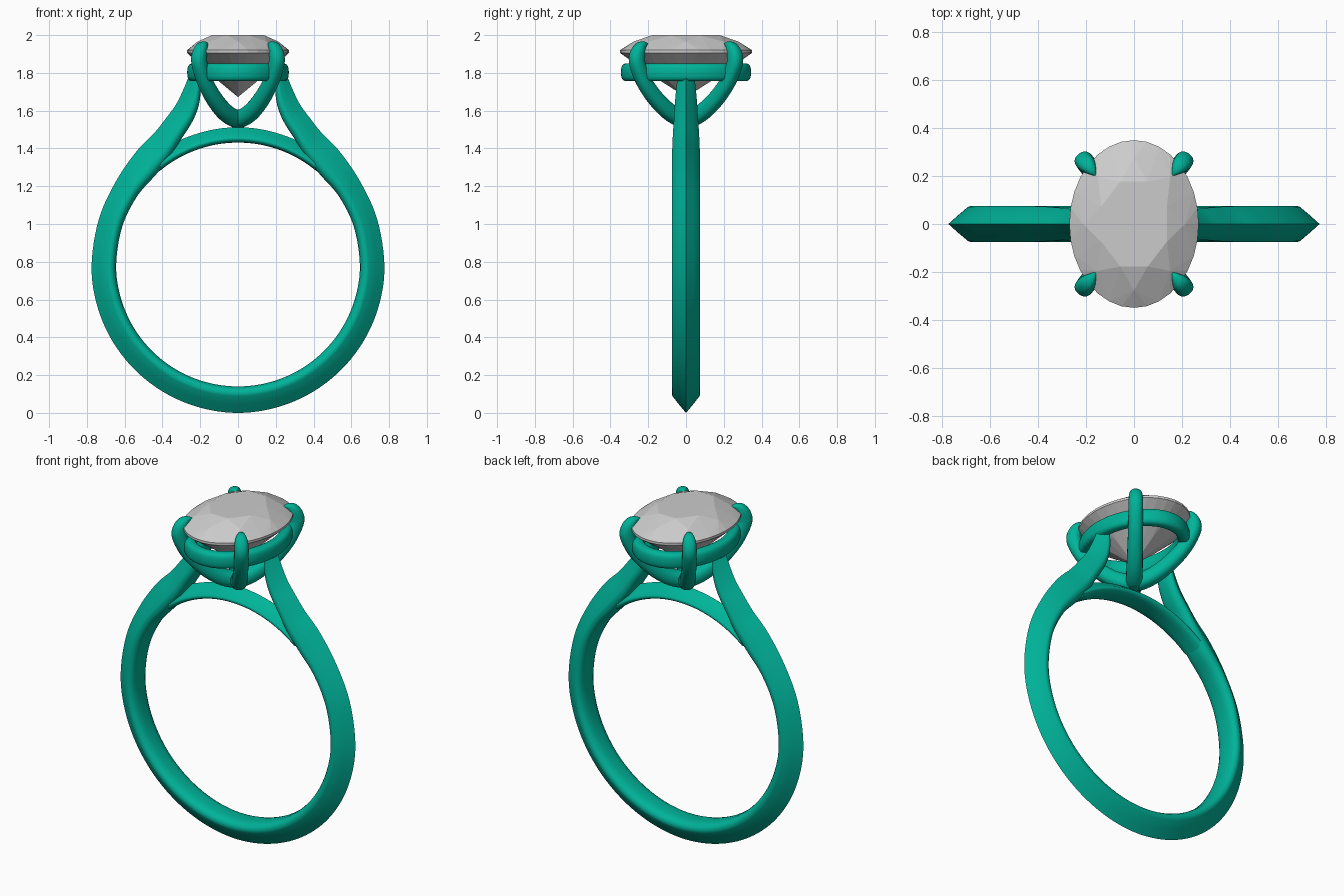
import bpy, bmesh, math
from mathutils import Vector

if "Cube" in bpy.data.objects:
    bpy.data.objects.remove(bpy.data.objects["Cube"])

green = bpy.data.materials.new("green_metal")
green.diffuse_color = (0.0, 0.45, 0.32, 1)
green.use_nodes = True
green.node_tree.nodes["Principled BSDF"].inputs["Base Color"].default_value = green.diffuse_color
CZ, RI = 0.785, 0.645          # finger hole centre height and radius


def finish(name, bm, mat=None, smooth=True):
    bmesh.ops.recalc_face_normals(bm, faces=bm.faces)
    me = bpy.data.meshes.new(name)
    bm.to_mesh(me)
    bm.free()
    ob = bpy.data.objects.new(name, me)
    bpy.context.collection.objects.link(ob)
    if mat:
        me.materials.append(mat)
    if smooth:
        bpy.ops.object.select_all(action='DESELECT')
        ob.select_set(True)
        bpy.context.view_layer.objects.active = ob
        bpy.ops.object.shade_smooth_by_angle(angle=math.radians(40))
    return ob


def loft(name, rings, closed=False):
    """Skin a list of equal-length point rings."""
    bm = bmesh.new()
    vs = [[bm.verts.new(p) for p in r] for r in rings]
    n = len(vs[0])
    for i in range(len(vs) if closed else len(vs) - 1):
        a, b = vs[i], vs[(i + 1) % len(vs)]
        for j in range(n):
            k = (j + 1) % n
            bm.faces.new((a[j], a[k], b[k], b[j]))
    if not closed:
        bm.faces.new(vs[0])
        bm.faces.new(vs[-1])
    return finish(name, bm, green)


def spline(pts, steps):
    """Catmull-Rom through tuples of any size."""
    q = [pts[0]] + list(pts) + [pts[-1]]
    out = []
    for i in range(1, len(q) - 2):
        for s in range(steps):
            t = s / steps
            out.append(tuple(
                0.5 * (2 * b + (c - a) * t + (2 * a - 5 * b + 4 * c - d) * t * t
                       + (3 * b - a - 3 * c + d) * t ** 3)
                for a, b, c, d in zip(q[i - 1], q[i], q[i + 1], q[i + 2])))
    return out + [tuple(pts[-1])]


# Knife-edge section: (depth from inner to outer, share of half width)
half = [(0, 0.35), (0.035, 0.68), (0.11, 0.9), (0.2, 0.985), (0.29, 1), (0.37, 0.95), (0.68, 0.5)]
SECTION = [(0, 0)] + half + [(1, 0)] + [(t, -y) for t, y in reversed(half)]


def band_ring(s):
    ix, iz, ox, oz, w = s
    return [(ix + (ox - ix) * t, y * w, iz + (oz - iz) * t) for t, y in SECTION]


def polar(a, r):
    return r * math.cos(math.radians(a)), CZ + r * math.sin(math.radians(a))


# Shank: round below, sweeping up into two arms that reach the gallery
right = [(*polar(a, RI), *polar(a, 0.785 - 0.01 * (a + 90) / 90), 0.075) for a in range(-90, 1, 15)]
right += [(*polar(a, RI), *polar(a, r), 0.075) for a, r in ((18, 0.775), (34, 0.782), (48, 0.805))]
right += [(0.355, 1.36, 0.445, 1.48, 0.073), (0.30, 1.45, 0.385, 1.555, 0.069),
          (0.24, 1.545, 0.327, 1.635, 0.063), (0.205, 1.64, 0.288, 1.715, 0.057),
          (0.197, 1.75, 0.26, 1.785, 0.046), (0.208, 1.81, 0.25, 1.83, 0.03)]
left = [(-a, b, -c, d, w) for a, b, c, d, w in reversed(right[1:])]
loft("shank", [band_ring(s) for s in spline(left + right, 6)])

# Bridge: closes the finger hole under the head
bridge = []
for i in range(41):
    ix, iz = polar(50 + 2 * i, RI + 0.001)
    bridge.append((ix, iz, ix * 0.97, 1.512 - 0.065 * (ix / 0.31) ** 2, 0.07))
loft("bridge", [band_ring(s) for s in bridge])


# Gallery: oval rail with a rounded section
def soft(v, e=0.7):
    return math.copysign(abs(v) ** e, v)


rail = []
for i in range(96):
    a = math.tau * i / 96
    ring = []
    for j in range(20):
        b = math.tau * j / 20
        o = 0.034 * soft(math.cos(b))
        ring.append(((0.235 + o) * math.cos(a), (0.31 + o) * math.sin(a),
                     1.803 + 0.047 * soft(math.sin(b))))
    rail.append(ring)
loft("gallery_rail", rail, closed=True)

# Claws: radius, height, half thickness, half width, from base to tip
claw = [(-0.03, 1.557, 0.047, 0.045), (0.04, 1.563, 0.047, 0.045), (0.12, 1.598, 0.045, 0.044),
        (0.205, 1.665, 0.043, 0.042), (0.28, 1.75, 0.041, 0.04), (0.326, 1.84, 0.041, 0.04),
        (0.33, 1.89, 0.04, 0.039), (0.311, 1.932, 0.031, 0.034), (0.283, 1.95, 0.017, 0.02),
        (0.258, 1.952, 0.003, 0.003)]
path = spline(claw, 5)
for sx in (-1, 1):
    for sy in (-1, 1):
        d = Vector((0.62 * sx, 0.785 * sy, 0)).normalized()
        side = Vector((-d.y, d.x, 0))
        rings = []
        for i, (r, z, th, w) in enumerate(path):
            p, q = path[max(i - 1, 0)], path[min(i + 1, len(path) - 1)]
            tan = (d * (q[0] - p[0]) + Vector((0, 0, q[1] - p[1]))).normalized()
            nor = tan.cross(side)
            c = d * r + Vector((0, 0, z))
            rings.append([c + nor * th * soft(math.cos(b), 0.85) + side * w * soft(math.sin(b), 0.85)
                          for b in (math.tau * j / 20 for j in range(20))])
        loft("claw_%s_%s" % ("front" if sy < 0 else "back", "left" if sx < 0 else "right"), rings)

# Stone: oval brilliant cut as the hull of its facet corners
# (count, angle offset in degrees, radius share, height)
bm = bmesh.new()
for n, off, r, z in ((8, 22.5, 0.55, 2.0), (8, 0, 0.79, 1.966), (32, 0, 1, 1.92), (32, 0, 1, 1.906),
                     (8, 0, 0.45, 1.772), (1, 0, 0, 1.672)):
    for i in range(n):
        a = math.tau * i / n + math.radians(off)
        bm.verts.new((0.27 * r * math.cos(a), 0.35 * r * math.sin(a), z))
bmesh.ops.convex_hull(bm, input=bm.verts)
bmesh.ops.dissolve_limit(bm, angle_limit=math.radians(0.5), verts=bm.verts, edges=bm.edges)
finish("oval_stone", bm, smooth=False)
